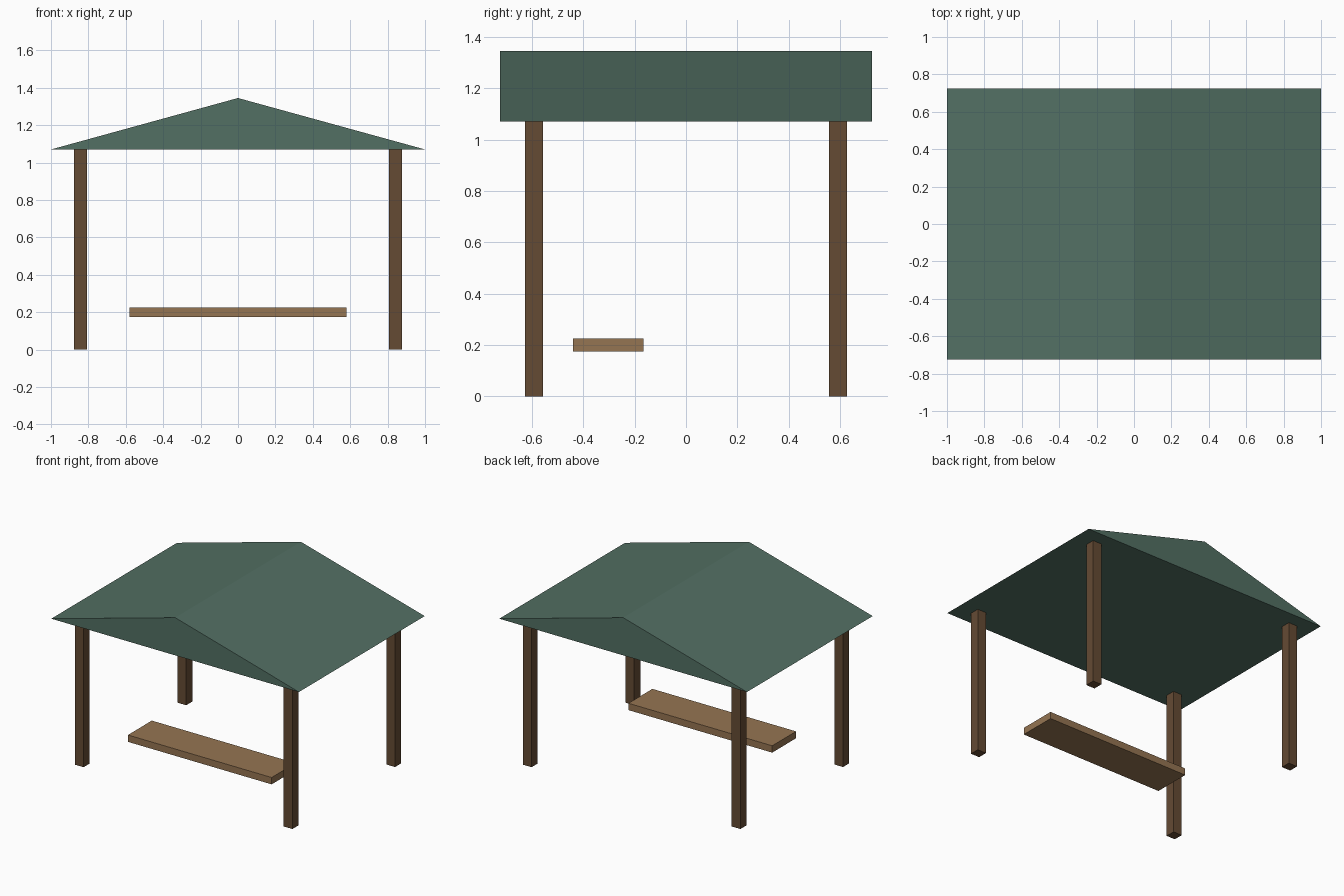
import bpy
import bmesh

cube = bpy.data.objects.get("Cube")
if cube:
    bpy.data.objects.remove(cube, do_unlink=True)


def make_material(name, rgb):
    mat = bpy.data.materials.new(name)
    mat.use_nodes = True
    color = (*rgb, 1.0)
    mat.diffuse_color = color
    mat.node_tree.nodes["Principled BSDF"].inputs["Base Color"].default_value = color
    return mat


def add_object(name, bm, mat):
    bmesh.ops.recalc_face_normals(bm, faces=bm.faces[:])
    mesh = bpy.data.meshes.new(name)
    bm.to_mesh(mesh)
    bm.free()
    mesh.materials.append(mat)
    obj = bpy.data.objects.new(name, mesh)
    bpy.context.collection.objects.link(obj)
    return obj


def add_box(name, center, size, mat):
    bm = bmesh.new()
    bmesh.ops.create_cube(bm, size=1.0)
    bmesh.ops.scale(bm, vec=size, verts=bm.verts)
    bmesh.ops.translate(bm, vec=center, verts=bm.verts)
    return add_object(name, bm, mat)


def add_prism(name, profile, half_depth, mat):
    """Extrude an (x, z) profile along y."""
    bm = bmesh.new()
    face = bm.faces.new([bm.verts.new((x, -half_depth, z)) for x, z in profile])
    grown = bmesh.ops.extrude_face_region(bm, geom=[face], use_keep_orig=True)
    moved = [v for v in grown["geom"] if isinstance(v, bmesh.types.BMVert)]
    bmesh.ops.translate(bm, vec=(0, 2 * half_depth, 0), verts=moved)
    return add_object(name, bm, mat)


roof_green = make_material("roof green", (0.085, 0.16, 0.125))
dark_wood = make_material("dark wood", (0.13, 0.07, 0.034))
light_wood = make_material("light wood", (0.30, 0.176, 0.084))

EAVE = 1.07
RIDGE = 1.345

# Gabled roof, closed underneath
add_prism("roof", [(-1, EAVE), (1, EAVE), (0, RIDGE)], 0.725, roof_green)

# Four corner posts
for side, sx in (("right", -1), ("left", 1)):
    for end, sy in (("front", -1), ("back", 1)):
        add_box(f"{end}_{side}_post", (sx * 0.843, sy * 0.592, EAVE / 2),
                (0.07, 0.07, EAVE), dark_wood)

# Bench plank
add_box("bench_seat", (0, -0.303, 0.2), (1.16, 0.275, 0.05), light_wood)
